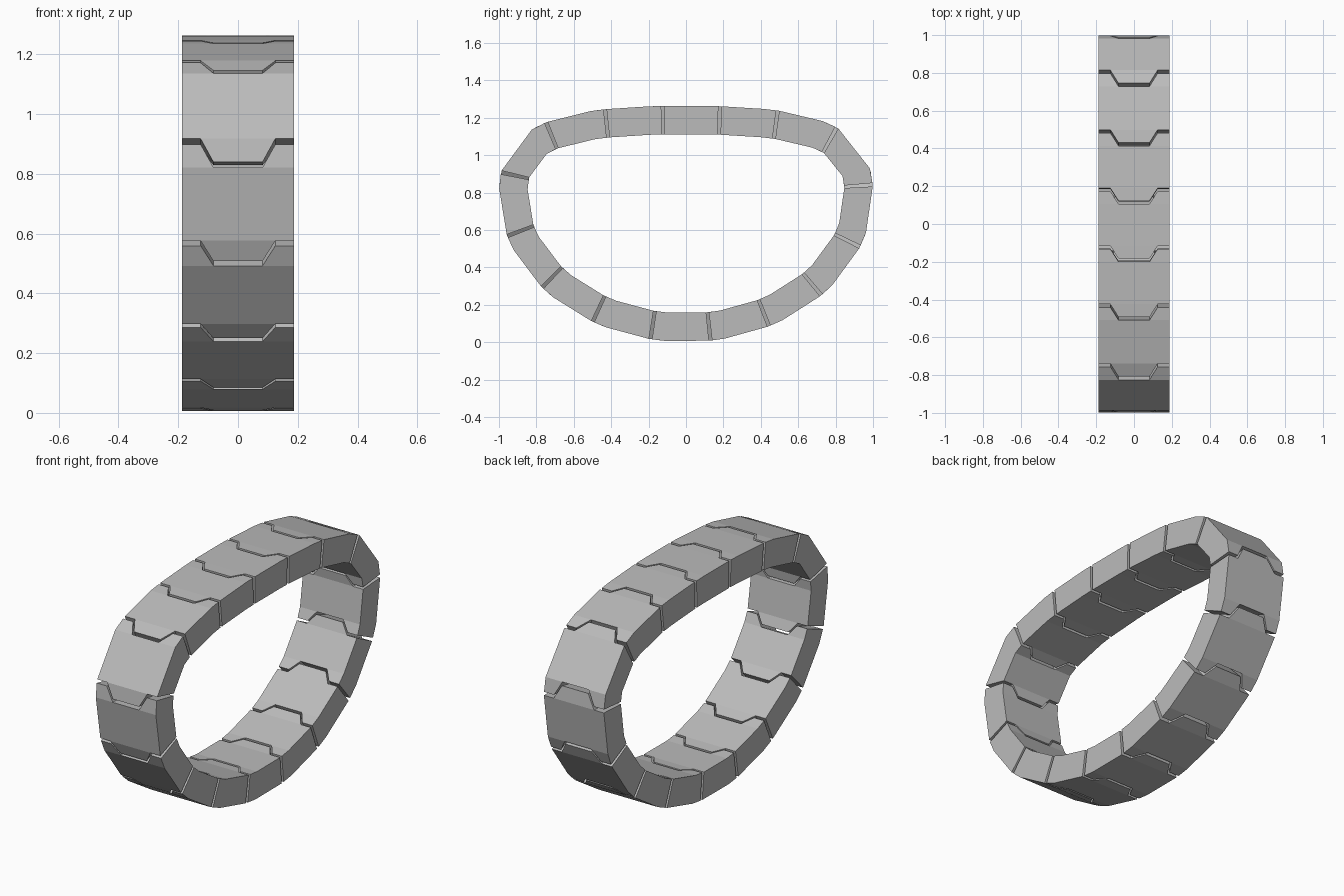
import bpy, bmesh
from math import floor
from mathutils import Vector
from mathutils.geometry import interpolate_bezier

if "Cube" in bpy.data.objects:
    bpy.data.objects.remove(bpy.data.objects["Cube"])

LINKS = 16
THICK = 0.152          # radial thickness of the belt
W, FLARE, TIP = 0.187, 0.125, 0.082   # half widths: link, tongue root, tongue tip
TONGUE, GAP = 0.066, 0.016
START = 0.187          # distance of first joint from the top centre

# Belt centre line: half outline in (y, z), mirrored to close the loop
top, side, bottom = Vector((0, 1.188)), Vector((0.923, 0.8)), Vector((0, 0.078))
half = interpolate_bezier(top, (0.7, 1.188), (0.923, 1.09), side, 200)
half += interpolate_bezier(side, (0.923, 0.4), (0.5, 0.078), bottom, 200)[1:]
half = [Vector((p[0], p[1])) for p in half]
path = half + [Vector((-p.x, p.y)) for p in reversed(half[1:-1])]

# Arc-length table
lengths = [0.0]
for i, p in enumerate(path):
    lengths.append(lengths[-1] + (path[(i + 1) % len(path)] - p).length)
TOTAL = lengths[-1]
PITCH = TOTAL / LINKS


def point_at(s):
    s %= TOTAL
    lo, hi = 0, len(path)
    while hi - lo > 1:
        mid = (lo + hi) // 2
        lo, hi = (mid, hi) if lengths[mid] <= s else (lo, mid)
    t = (s - lengths[lo]) / (lengths[lo + 1] - lengths[lo])
    return path[lo].lerp(path[(lo + 1) % len(path)], t)


def on_belt(x, s, r):
    """Place a flat link coordinate on the belt, r = offset outwards."""
    p = point_at(s)
    d = (point_at(s + 0.01) - point_at(s - 0.01)).normalized()
    return Vector((x, p.x - d.y * r, p.y + d.x * r))


metal = bpy.data.materials.new("grey metal")
metal.diffuse_color = (0.5, 0.5, 0.5, 1)
metal.use_nodes = True
metal.node_tree.nodes["Principled BSDF"].inputs["Base Color"].default_value = metal.diffuse_color


def track_link(index):
    a, b, c, d = -TONGUE, 0, PITCH - GAP - TONGUE, PITCH - GAP
    pieces = [
        [(-W, b), (-FLARE, b), (FLARE, b), (W, b), (W, c), (TIP, c), (-TIP, c), (-W, c)],  # body
        [(-TIP, a), (TIP, a), (FLARE, b), (-FLARE, b)],                                   # tongue
        [(TIP, c), (W, c), (W, d), (FLARE, d)],                                           # horns
        [(-W, c), (-TIP, c), (-FLARE, d), (-W, d)],
    ]
    bm = bmesh.new()
    verts = {}
    for piece in pieces:
        for x, s in piece:
            if (x, s) not in verts:
                verts[x, s] = bm.verts.new((x, s, -THICK / 2))
        bm.faces.new([verts[k] for k in piece])
    # Thicken the flat link, then lay it on the belt line
    res = bmesh.ops.extrude_face_region(bm, geom=bm.faces[:], use_keep_orig=True)
    for v in res["geom"]:
        if isinstance(v, bmesh.types.BMVert):
            v.co.z = THICK / 2
    offset = START + index * PITCH
    for v in bm.verts:
        v.co = on_belt(v.co.x, v.co.y + offset, v.co.z)
    bmesh.ops.recalc_face_normals(bm, faces=bm.faces[:])
    mesh = bpy.data.meshes.new("track_link")
    bm.to_mesh(mesh)
    bm.free()
    mesh.materials.append(metal)
    obj = bpy.data.objects.new(f"track_link_{index + 1}", mesh)
    bpy.context.collection.objects.link(obj)


for i in range(LINKS):
    track_link(i)
